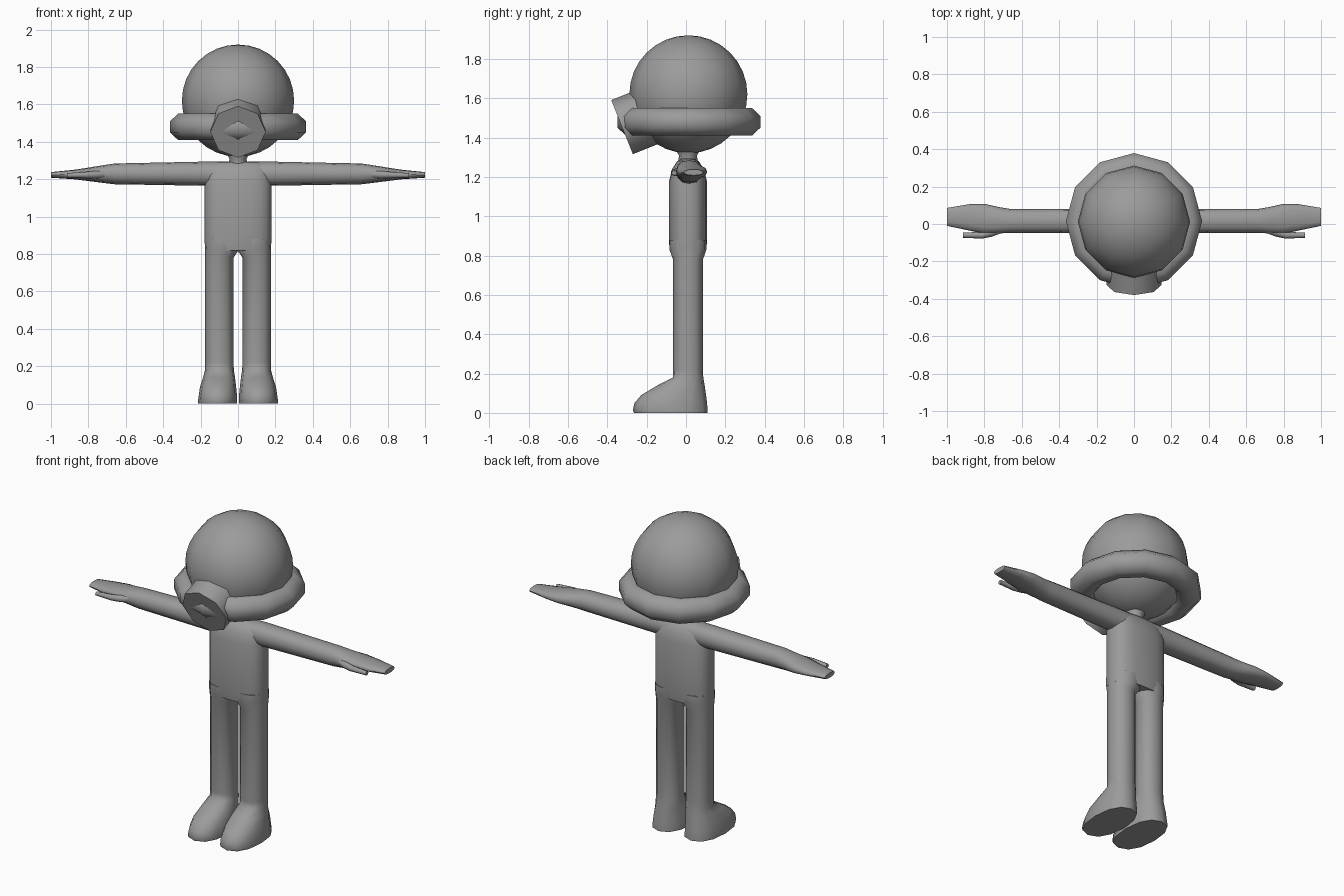
import bpy, bmesh, math
from mathutils import Vector

if "Cube" in bpy.data.objects:
    bpy.data.objects.remove(bpy.data.objects["Cube"])

grey = bpy.data.materials.new("plain_grey")
grey.diffuse_color = (0.33, 0.33, 0.33, 1)
grey.use_nodes = True
grey.node_tree.nodes["Principled BSDF"].inputs["Base Color"].default_value = grey.diffuse_color


def finish(name, bm, mirror=False, angle=60):
    """Turn a bmesh into a smooth-shaded object, mirrored in x if asked."""
    bmesh.ops.recalc_face_normals(bm, faces=bm.faces)
    mesh = bpy.data.meshes.new(name)
    bm.to_mesh(mesh)
    bm.free()
    mesh.materials.append(grey)
    ob = bpy.data.objects.new(name, mesh)
    bpy.context.collection.objects.link(ob)
    if mirror:
        mod = ob.modifiers.new("mirror", 'MIRROR')
        mod.use_mirror_merge = False
    bpy.ops.object.select_all(action='DESELECT')
    ob.select_set(True)
    bpy.context.view_layer.objects.active = ob
    bpy.ops.object.shade_smooth_by_angle(angle=math.radians(angle))
    return ob


def loft(bm, rings, axis='z', power=2.0, n=12):
    """Rings are (position, min a, max a, min b, max b) of rounded sections."""
    loops = []
    for p, a0, a1, b0, b1 in rings:
        loop = []
        for i in range(n):
            t = 2 * math.pi * i / n
            c, s = math.cos(t), math.sin(t)
            a = (a0 + a1) / 2 + (a1 - a0) / 2 * math.copysign(abs(c) ** (2 / power), c)
            b = (b0 + b1) / 2 + (b1 - b0) / 2 * math.copysign(abs(s) ** (2 / power), s)
            loop.append(bm.verts.new((a, b, p) if axis == 'z' else (p, a, b)))
        loops.append(loop)
    for lo, hi in zip(loops, loops[1:]):
        for i in range(n):
            j = (i + 1) % n
            bm.faces.new((lo[i], lo[j], hi[j], hi[i]))
    bm.faces.new(loops[0])
    bm.faces.new(loops[-1])


# Torso, narrowing into the shoulders
bm = bmesh.new()
loft(bm, [(0.82, -0.176, 0.176, -0.08, 0.10),
          (0.86, -0.178, 0.178, -0.086, 0.106),
          (1.18, -0.178, 0.178, -0.086, 0.106),
          (1.24, -0.17, 0.17, -0.07, 0.09),
          (1.28, -0.15, 0.15, -0.045, 0.065),
          (1.293, -0.11, 0.11, -0.02, 0.04)], power=2.7, n=20)
finish("torso", bm)

# Legs running down into the shoes
bm = bmesh.new()
loft(bm, [(0.0, 0.006, 0.213, -0.265, 0.11),
          (0.015, 0.005, 0.214, -0.27, 0.11),
          (0.05, 0.006, 0.209, -0.262, 0.107),
          (0.09, 0.01, 0.203, -0.228, 0.102),
          (0.14, 0.016, 0.187, -0.145, 0.095),
          (0.18, 0.022, 0.176, -0.067, 0.088),
          (0.22, 0.024, 0.176, -0.066, 0.086),
          (0.78, 0.024, 0.176, -0.066, 0.086),
          (0.83, -0.01, 0.177, -0.084, 0.104),
          (0.88, -0.01, 0.177, -0.084, 0.104)], power=2.3)
finish("legs_and_shoes", bm, mirror=True)

# Arms ending in flat mitten hands
bm = bmesh.new()
loft(bm, [(0.05, -0.05, 0.082, 1.165, 1.294),
          (0.18, -0.05, 0.082, 1.165, 1.294),
          (0.66, -0.048, 0.08, 1.173, 1.284),
          (0.72, -0.05, 0.09, 1.18, 1.275),
          (0.80, -0.052, 0.108, 1.19, 1.262),
          (0.88, -0.035, 0.106, 1.20, 1.25),
          (1.0, -0.01, 0.086, 1.208, 1.238)], axis='x', power=2.3)
finish("arms_and_hands", bm, mirror=True)

# Thumbs
bm = bmesh.new()
loft(bm, [(0.70, -0.045, -0.005, 1.205, 1.25),
          (0.76, -0.068, -0.02, 1.203, 1.245),
          (0.81, -0.078, -0.042, 1.205, 1.24),
          (0.915, -0.074, -0.046, 1.208, 1.232)], axis='x', n=8)
finish("thumbs", bm, mirror=True)

# Neck
bm = bmesh.new()
loft(bm, [(1.26, -0.05, 0.05, -0.04, 0.06),
          (1.31, -0.046, 0.046, -0.036, 0.056),
          (1.36, -0.075, 0.075, -0.065, 0.085)])
finish("neck", bm)

# Head
bm = bmesh.new()
bmesh.ops.create_uvsphere(bm, u_segments=12, v_segments=16, radius=0.3)
bmesh.ops.translate(bm, verts=bm.verts, vec=(0, 0.012, 1.62))
finish("head", bm)

# Thick brim: an eight-sided section swept around the head
bm = bmesh.new()
grid = []
for i in range(12):
    a = math.pi * i / 6
    ring = []
    for k in range(8):
        b = math.pi * (k + 0.5) / 4
        r = 0.29 + 0.08 * math.cos(b)
        ring.append(bm.verts.new((r * math.sin(a), 0.015 + r * math.cos(a),
                                  1.48 + 0.076 * math.sin(b))))
    grid.append(ring)
for i in range(12):
    for k in range(8):
        i2, k2 = (i + 1) % 12, (k + 1) % 8
        bm.faces.new((grid[i][k], grid[i2][k], grid[i2][k2], grid[i][k2]))
finish("brim", bm)

# Snout: a tilted eight-sided drum facing forward and down
bm = bmesh.new()
bmesh.ops.create_cone(bm, cap_ends=True, segments=8, radius1=0.148,
                      radius2=0.148, depth=0.24)
back = Vector((0, 0.928, 0.371)).normalized()
side = Vector((1, 0, 0))
up = back.cross(side)
for v in bm.verts:
    x, y, z = v.co
    v.co = Vector((0, -0.325, 1.453)) + side * x + up * y + back * (z + 0.12)
finish("snout", bm)
